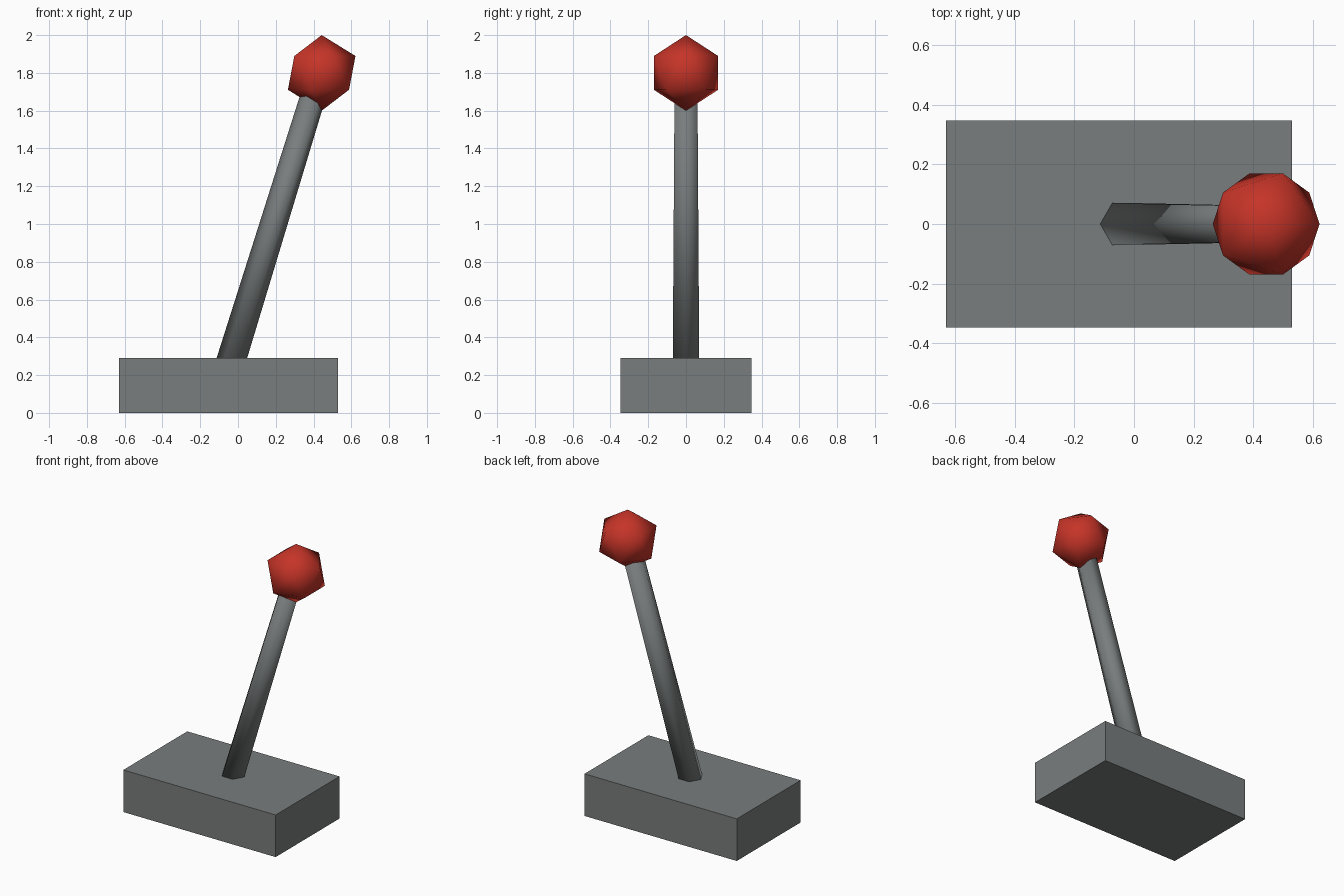
import bpy
from mathutils import Matrix

if "Cube" in bpy.data.objects:
    bpy.data.objects.remove(bpy.data.objects["Cube"], do_unlink=True)


def make_material(name, colour):
    mat = bpy.data.materials.new(name)
    mat.use_nodes = True
    mat.diffuse_color = colour
    mat.node_tree.nodes["Principled BSDF"].inputs["Base Color"].default_value = colour
    return mat


def finish(name, mat, smooth):
    obj = bpy.context.object
    obj.name = name
    obj.data.materials.append(mat)
    for face in obj.data.polygons:
        face.use_smooth = smooth
    return obj


grey = make_material("grey metal", (0.19, 0.205, 0.205, 1))
red = make_material("red knob", (0.56, 0.034, 0.021, 1))

# Base block
bpy.ops.mesh.primitive_cube_add(size=1, location=(-0.05, 0, 0.145))
base = finish("base", grey, False)
base.data.transform(Matrix.Diagonal((1.16, 0.695, 0.29, 1)))

# Leaning, slightly tapered six-sided rod, softly shaded across its ends
rod_bottom, rod_top = 0.27, 1.72
lean = 0.31
bpy.ops.mesh.primitive_cone_add(vertices=6, radius1=0.081, radius2=0.070,
                                depth=rod_top - rod_bottom)
rod = finish("rod", grey, True)
rod.data.transform(Matrix.Rotation(0.5235988, 4, "Z"))
mid = (rod_bottom + rod_top) / 2
for v in rod.data.vertices:
    v.co.x += lean * v.co.z
rod.location = (-0.0325 + lean * (mid - 0.29), 0, mid)

# Twenty-sided knob
bpy.ops.mesh.primitive_ico_sphere_add(subdivisions=1, radius=0.2, location=(0.443, 0, 1.8))
finish("knob", red, True)
